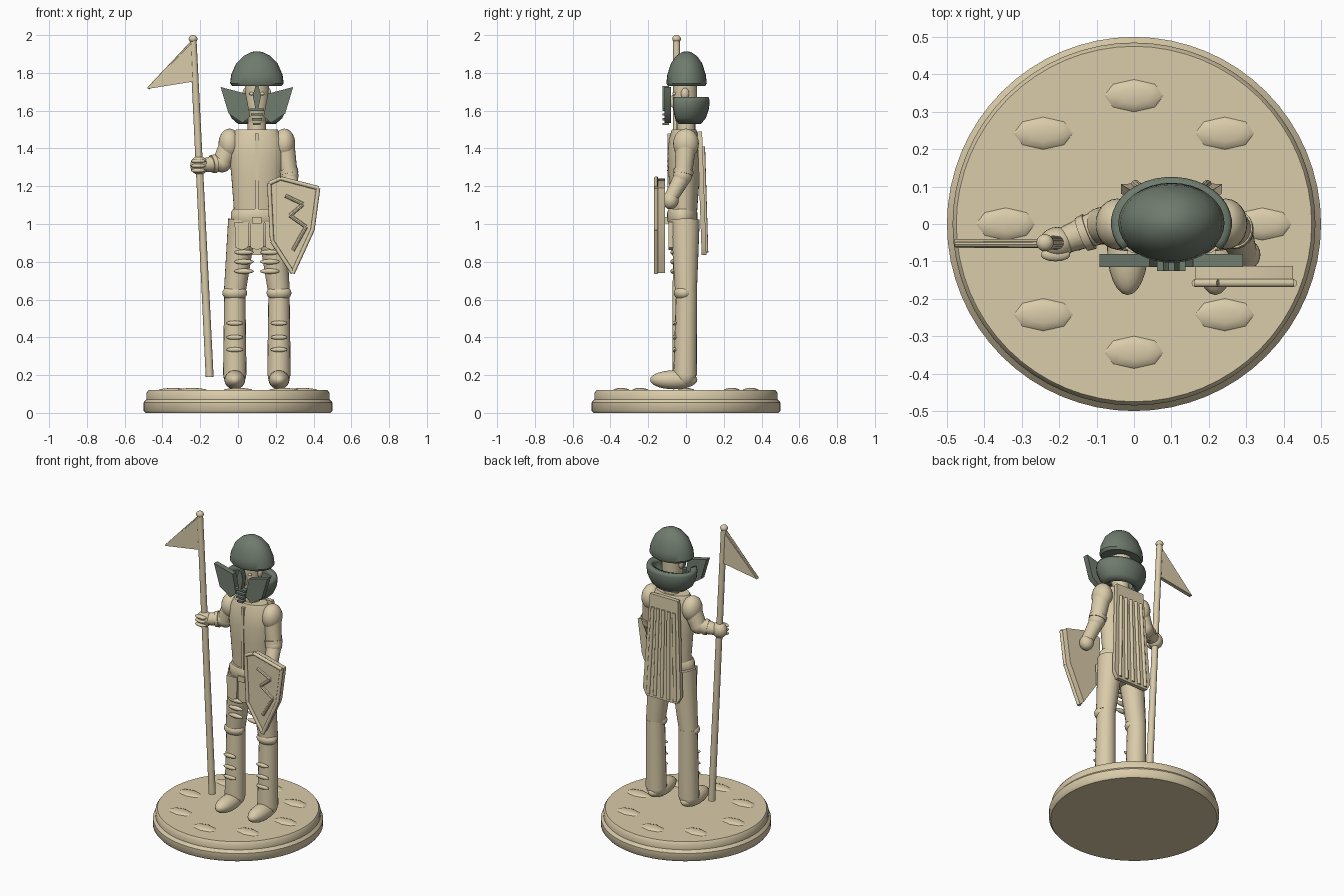
import bpy, bmesh, math
from mathutils import Vector, Matrix

def material(name, rgb):
    m = bpy.data.materials.new(name)
    m.diffuse_color = (*rgb, 1)
    return m

TAN = material("tan", (0.70, 0.60, 0.40))
STEEL = material("steel", (0.16, 0.20, 0.155))
CX = 0.1  # the figure stands right of the base centre

def finish(name, bm, mat=TAN, angle=40):
    bmesh.ops.recalc_face_normals(bm, faces=bm.faces)
    me = bpy.data.meshes.new(name)
    bm.to_mesh(me)
    bm.free()
    me.materials.append(mat)
    me.shade_smooth()
    me.set_sharp_from_angle(angle=math.radians(angle))
    ob = bpy.data.objects.new(name, me)
    bpy.context.collection.objects.link(ob)
    return ob

def ellipsoid(name, loc, size, mat=TAN, u=24, v=14):
    bm = bmesh.new()
    bmesh.ops.create_uvsphere(bm, u_segments=u, v_segments=v, radius=1,
                              matrix=Matrix.Translation(loc) @ Matrix.Diagonal((*size, 1)))
    return finish(name, bm, mat)

def limb(name, p, q, r1, r2, mat=TAN, n=20):
    p, q = Vector(p), Vector(q)
    d = q - p
    m = Matrix.Translation((p + q) / 2) @ d.to_track_quat('Z', 'Y').to_matrix().to_4x4()
    bm = bmesh.new()
    bmesh.ops.create_cone(bm, cap_ends=True, segments=n, radius1=r1, radius2=r2, depth=d.length, matrix=m)
    return finish(name, bm, mat)

def box(name, loc, size, mat=TAN):
    bm = bmesh.new()
    bmesh.ops.create_cube(bm, size=1, matrix=Matrix.Translation(loc) @ Matrix.Diagonal((*size, 1)))
    return finish(name, bm, mat)

def stack(name, rings, cx=0, cy=0, mat=TAN, n=32):
    """Closed solid through elliptical rings (rx, ry, z)."""
    bm = bmesh.new()
    loops = [[bm.verts.new((cx + rx * math.cos(2 * math.pi * i / n),
                            cy + ry * math.sin(2 * math.pi * i / n), z)) for i in range(n)]
             for rx, ry, z in rings]
    for a, b in zip(loops, loops[1:]):
        for i in range(n):
            j = (i + 1) % n
            bm.faces.new((a[i], a[j], b[j], b[i]))
    bm.faces.new(loops[0])
    bm.faces.new(loops[-1])
    return finish(name, bm, mat)

def plate(name, pts, y0, y1, mat=TAN):
    """Flat plate: x/z outline extruded along y."""
    bm = bmesh.new()
    f = bm.faces.new([bm.verts.new((x, y0, z)) for x, z in pts])
    ext = bmesh.ops.extrude_face_region(bm, geom=[f])["geom"]
    bmesh.ops.translate(bm, vec=(0, y1 - y0, 0), verts=[g for g in ext if isinstance(g, bmesh.types.BMVert)])
    return finish(name, bm, mat)

# base and its stones
stack("base", [(0.49, 0.49, 0), (0.5, 0.5, 0.012), (0.5, 0.5, 0.055), (0.485, 0.485, 0.072),
               (0.485, 0.485, 0.105), (0.475, 0.475, 0.12)], n=64)
for i in range(8):
    a = i * math.pi / 4
    ellipsoid("base_stone", (0.343 * math.cos(a), 0.343 * math.sin(a), 0.118),
              (0.082, 0.045, 0.014), u=8, v=6)

# legs
for s in (-1, 1):
    x = CX + s * 0.117
    ellipsoid("foot", (x, -0.065, 0.175), (0.055, 0.125, 0.05))
    ellipsoid("ankle", (x, -0.005, 0.2), (0.06, 0.058, 0.065))
    limb("shin", (x, -0.005, 0.2), (x, 0.003, 0.645), 0.062, 0.056)
    ellipsoid("knee", (x, -0.012, 0.635), (0.066, 0.052, 0.042))
    limb("thigh", (x, 0, 0.64), (CX + s * 0.075, -0.005, 1.02), 0.058, 0.078)
    for z in (0.335, 0.4, 0.475):
        ellipsoid("shin_band", (x, -0.06, z), (0.045, 0.012, 0.013), u=16, v=8)
    for z in (0.75, 0.8, 0.85):
        ellipsoid("thigh_band", (CX + s * 0.068, -0.068, z), (0.052, 0.014, 0.014), u=16, v=8)

# torso, belt and skirt
stack("torso", [(0.12, 0.066, 1.03), (0.122, 0.07, 1.08), (0.135, 0.082, 1.25), (0.145, 0.088, 1.36),
                (0.14, 0.08, 1.45), (0.11, 0.065, 1.5)], CX, -0.01)
stack("belt", [(0.13, 0.072, 1.005), (0.138, 0.08, 1.02), (0.138, 0.08, 1.06), (0.125, 0.072, 1.08)], CX, -0.02)
stack("hips", [(0.085, 0.055, 0.88), (0.13, 0.068, 0.95), (0.135, 0.07, 1.01)], CX, -0.01)
box("buckle", (CX, -0.1, 1.02), (0.05, 0.02, 0.035))
for dx in (-0.08, 0, 0.08):
    plate("skirt_flap", [(CX + dx - 0.038, 1.01), (CX + dx + 0.038, 1.01), (CX + dx + 0.034, 0.875),
                         (CX + dx, 0.862), (CX + dx - 0.034, 0.875)], -0.092, -0.06)
for z0, z1 in ((1.08, 1.27), (1.27, 1.48)):
    box("chest_strip", (CX, -0.088, (z0 + z1) / 2), (0.018, 0.02, z1 - z0))

# cape with folds
cape = plate("cape", [(0.0, 1.49), (0.2, 1.49), (0.235, 0.88), (0.21, 0.835), (-0.01, 0.835), (-0.035, 0.88)],
             0.06, 0.085)
for v in cape.data.vertices:
    v.co.y += (1.49 - v.co.z) * 0.035
for i in range(-2, 3):
    limb("cape_fold", (CX + i * 0.038, 0.09, 1.41), (CX + i * 0.048, 0.106, 0.85), 0.011, 0.012, n=10)

# right arm holding the pole
ellipsoid("right_shoulder", (-0.045, 0, 1.425), (0.058, 0.068, 0.08))
limb("right_upper_arm", (-0.045, 0, 1.42), (-0.085, -0.005, 1.325), 0.055, 0.05)
ellipsoid("right_elbow", (-0.085, -0.005, 1.325), (0.052, 0.05, 0.052))
limb("right_forearm", (-0.085, -0.005, 1.325), (-0.19, -0.045, 1.31), 0.048, 0.035)
limb("right_cuff", (-0.12, -0.02, 1.32), (-0.14, -0.028, 1.317), 0.05, 0.047)
ellipsoid("right_hand", (-0.205, -0.05, 1.31), (0.048, 0.042, 0.05))
for z in (1.283, 1.308, 1.333):
    ellipsoid("right_finger", (-0.21, -0.082, z), (0.04, 0.018, 0.012), u=14, v=8)

# left arm behind the shield
ellipsoid("left_shoulder", (0.245, 0, 1.425), (0.058, 0.068, 0.08))
limb("left_upper_arm", (0.245, 0, 1.42), (0.27, -0.015, 1.26), 0.055, 0.046)
limb("left_cuff", (0.264, -0.012, 1.285), (0.269, -0.016, 1.262), 0.054, 0.052)
ellipsoid("left_elbow", (0.27, -0.018, 1.255), (0.05, 0.05, 0.05))
limb("left_forearm", (0.27, -0.018, 1.25), (0.295, -0.085, 1.13), 0.046, 0.036)
ellipsoid("left_hand", (0.295, -0.082, 1.125), (0.043, 0.043, 0.046))

# pole and pennant
limb("pole", (-0.15, -0.05, 0.19), (-0.238, -0.05, 1.985), 0.021, 0.018)
ellipsoid("pole_tip", (-0.238, -0.05, 1.98), (0.023, 0.023, 0.02))
plate("pennant", [(-0.236, 1.965), (-0.48, 1.715), (-0.23, 1.755)], -0.064, -0.04)
limb("pennant_hem", (-0.24, -0.055, 1.965), (-0.475, -0.055, 1.718), 0.009, 0.007, n=8)

# shield with raised rim and zigzag
rim = [(0.165, 1.215), (0.225, 1.242), (0.425, 1.19), (0.395, 0.97), (0.29, 0.74), (0.18, 0.91)]
plate("shield", rim, -0.158, -0.112)
for (x0, z0), (x1, z1) in zip(rim, rim[1:] + rim[:1]):
    limb("shield_rim", (x0, -0.158, z0), (x1, -0.158, z1), 0.011, 0.011, n=10)
zig = [(0.25, 1.15), (0.345, 1.105), (0.275, 1.045), (0.36, 0.985), (0.29, 0.86)]
for (x0, z0), (x1, z1) in zip(zig, zig[1:]):
    limb("shield_zigzag", (x0, -0.158, z0), (x1, -0.158, z1), 0.01, 0.01, n=8)

# head
limb("neck", (CX, 0, 1.48), (CX, 0, 1.58), 0.05, 0.048)
stack("head", [(0.04, 0.045, 1.53), (0.055, 0.058, 1.58), (0.063, 0.064, 1.66), (0.063, 0.064, 1.78)], CX, -0.005)
for s in (-1, 1):
    ellipsoid("ear", (CX + s * 0.062, -0.005, 1.69), (0.014, 0.022, 0.03), u=12, v=8)
    ellipsoid("eye", (CX + s * 0.028, -0.062, 1.69), (0.013, 0.01, 0.009), u=12, v=8)
ellipsoid("nose", (CX, -0.066, 1.65), (0.014, 0.022, 0.035), u=12, v=8)

# helmet dome
stack("helmet", [(0.13, 0.098, 1.73), (0.142, 0.107, 1.745), (0.136, 0.102, 1.79), (0.11, 0.083, 1.85),
                 (0.07, 0.055, 1.89), (0.03, 0.024, 1.91), (0.008, 0.007, 1.914)], CX, 0.003, STEEL)

# neck guard wrapping the back of the head
bm = bmesh.new()
prof = [(0.10, 0.078, 1.53), (0.135, 0.103, 1.56), (0.158, 0.12, 1.61), (0.162, 0.124, 1.65), (0.155, 0.118, 1.672)]
grid = [[bm.verts.new((CX + rx * math.cos(math.radians(-35 + 10 * i)),
                       0.002 + ry * math.sin(math.radians(-35 + 10 * i)), z)) for i in range(26)]
        for rx, ry, z in prof]
for a, b in zip(grid, grid[1:]):
    for i in range(25):
        bm.faces.new((a[i], a[i + 1], b[i + 1], b[i]))
guard = finish("neck_guard", bm, STEEL)
mod = guard.modifiers.new("thickness", 'SOLIDIFY')
mod.thickness = 0.035
mod.offset = -1

# cheek plates, nasal bar and mouth bars
for s in (-1, 1):
    plate("cheek_plate", [(CX + s * dx, z) for dx, z in
          ((0.192, 1.725), (0.058, 1.69), (0.035, 1.57), (0.075, 1.535), (0.15, 1.585))], -0.115, -0.08, STEEL)
plate("nasal_bar", [(0.092, 1.61), (0.108, 1.61), (0.122, 1.68), (0.108, 1.73), (0.092, 1.73), (0.078, 1.68)],
      -0.125, -0.09, STEEL)
for i, z in enumerate((1.53, 1.555, 1.58, 1.605)):
    box("mouth_bar", (CX, -0.108, z), (0.04 + 0.012 * i, 0.035, 0.012), STEEL)
